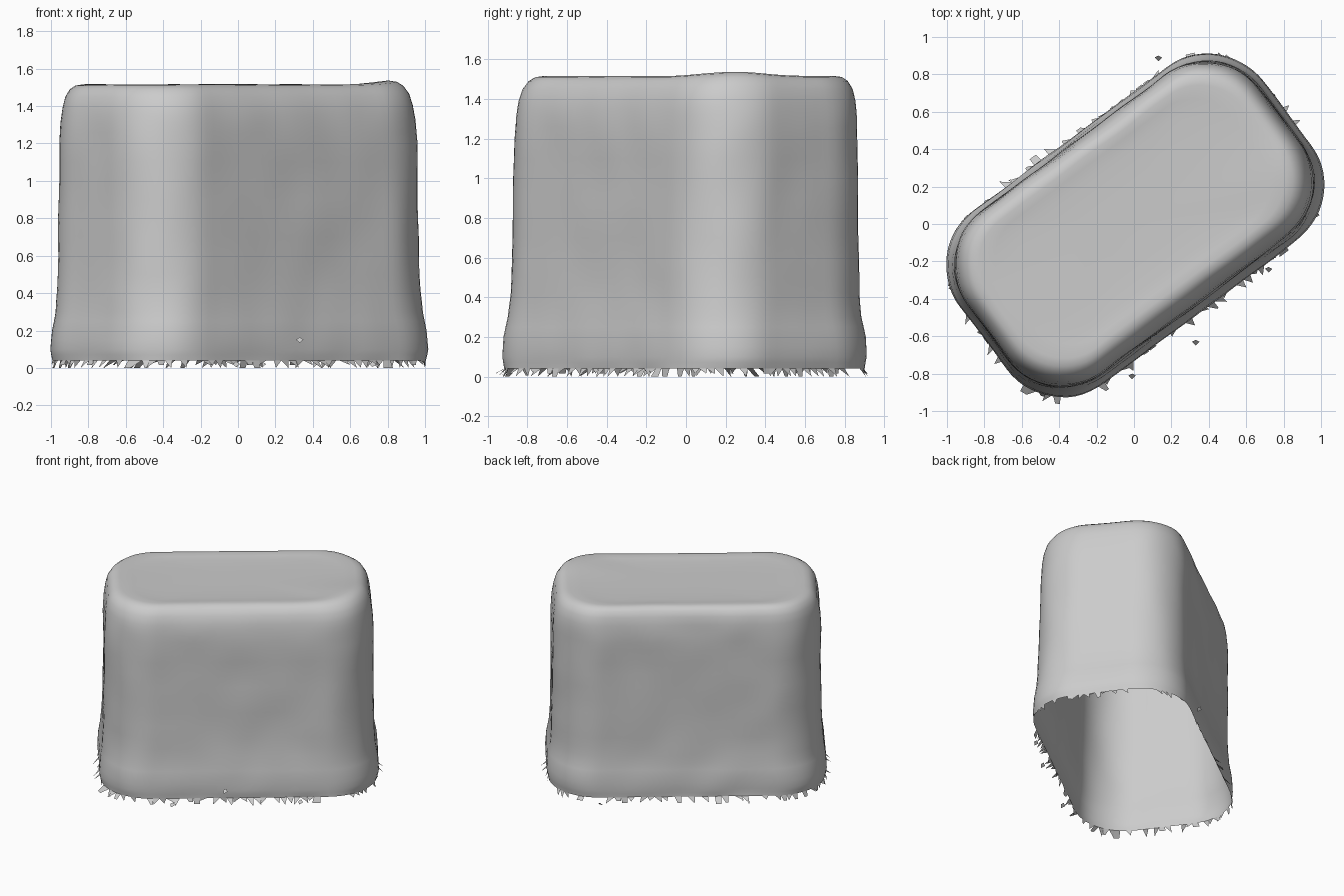
import bpy, bmesh, math, random
from mathutils import Vector, noise

if "Cube" in bpy.data.objects:
    bpy.data.objects.remove(bpy.data.objects["Cube"])

random.seed(4)
ANGLE = math.radians(36.5)
U = Vector((math.cos(ANGLE), math.sin(ANGLE), 0))
V = Vector((-math.sin(ANGLE), math.cos(ANGLE), 0))

grey = bpy.data.materials.new("plain grey")
grey.diffuse_color = (0.6, 0.6, 0.6, 1)
grey.use_nodes = True
grey.node_tree.nodes["Principled BSDF"].inputs["Base Color"].default_value = grey.diffuse_color


def outline(a, b, r, arc=14, long_n=26, short_n=10):
    """Rounded rectangle as (u, v) points, half sizes a and b, corner radius r."""
    pts = []
    for k, (sx, sy) in enumerate([(1, 1), (-1, 1), (-1, -1), (1, -1)]):
        cx, cy = sx * (a - r), sy * (b - r)
        for i in range(arc + 1):
            t = math.pi / 2 * (k + i / arc)
            pts.append((cx + r * math.cos(t), cy + r * math.sin(t)))
        n = long_n if k % 2 == 0 else short_n
        t = math.pi / 2 * (k + 1)
        nx, ny = [(-1, 1), (-1, -1), (1, -1), (1, 1)][k]
        end = (nx * (a - r) + r * math.cos(t), ny * (b - r) + r * math.sin(t))
        x0, y0 = pts[-1]
        for i in range(1, n):
            f = i / n
            pts.append((x0 + (end[0] - x0) * f, y0 + (end[1] - y0) * f))
    return pts


def place(u, v, z):
    p = U * u + V * v
    p.z = z
    return p


def bumpy(p, amount=0.007):
    """Gentle hand-worn unevenness."""
    return p + noise.noise_vector(p * 4.0) * amount


def new_object(name, bm):
    mesh = bpy.data.meshes.new(name)
    bm.to_mesh(mesh)
    bm.free()
    mesh.materials.append(grey)
    ob = bpy.data.objects.new(name, mesh)
    bpy.context.collection.objects.link(ob)
    return ob


# Side profile: height, half length, half width, corner radius, sideways shift
PROFILE = [(0.04, 1.00, 0.575, 0.37, -0.010), (0.10, 1.01, 0.58, 0.37, -0.010),
           (0.20, 1.005, 0.575, 0.37, -0.010), (0.30, 0.99, 0.56, 0.37, -0.010),
           (0.42, 0.98, 0.55, 0.365, -0.008), (0.60, 0.975, 0.545, 0.36, -0.005),
           (0.80, 0.972, 0.543, 0.36, -0.003), (1.00, 0.97, 0.54, 0.36, 0.0),
           (1.20, 0.97, 0.54, 0.36, 0.0), (1.31, 0.965, 0.535, 0.36, 0.003),
           (1.39, 0.955, 0.525, 0.355, 0.006), (1.45, 0.94, 0.51, 0.345, 0.010),
           (1.49, 0.915, 0.487, 0.33, 0.014), (1.51, 0.885, 0.46, 0.31, 0.016),
           (1.516, 0.845, 0.425, 0.29, 0.017)]


def ring_at(z):
    """Interpolate the profile at a height."""
    for p, q in zip(PROFILE, PROFILE[1:]):
        if z <= q[0]:
            f = (z - p[0]) / (q[0] - p[0])
            return [x + (y - x) * f for x, y in zip(p, q)]
    return PROFILE[-1]


def corner_lift(u, v, z):
    """One top corner stands slightly proud."""
    if z < 1.3:
        return 0
    return 0.02 * math.exp(-((u - 0.8) ** 2 + (v + 0.3) ** 2) / 0.05)


# Body shell: open underneath, softly rounded at the top
heights = sorted(set([p[0] for p in PROFILE] + [0.07, 0.15, 0.25, 0.36, 0.5, 0.7, 0.9, 1.1, 1.26, 1.35]))
bm = bmesh.new()
rings = []
for z in heights:
    _, a, b, r, s = ring_at(z)
    ring = []
    for u, v in outline(a, b, r):
        p = place(u, v + s, z + corner_lift(u, v, z))
        if z > 0.04:
            q = bumpy(p)
            p = Vector((q.x, q.y, p.z + (q.z - p.z) * 0.3))
        ring.append(bm.verts.new(p))
    rings.append(ring)

# Slightly dished top, as shrinking rings that close on a centre point
_, a, b, r, s = PROFILE[-1]
for k in (0.9, 0.75, 0.5, 0.25):
    ring = []
    for u, v in outline(a * k, b * k, r * k):
        z = 1.502 + 0.012 * k ** 4 + corner_lift(u, v, 1.5)
        ring.append(bm.verts.new(place(u, v + s, z)))
    rings.append(ring)
count = len(rings[0])
for lo, hi in zip(rings, rings[1:]):
    for i in range(count):
        j = (i + 1) % count
        bm.faces.new((lo[i], lo[j], hi[j], hi[i]))
centre = bm.verts.new(place(0, s, 1.502))
for i in range(count):
    bm.faces.new((rings[-1][i], rings[-1][(i + 1) % count], centre))
for f in bm.faces:
    f.smooth = True
new_object("body_shell", bm)

# Ragged fringe: uneven teeth hanging from the bottom edge to the floor
bm = bmesh.new()
_, a, b, r, s = PROFILE[0]
edge = [place(u, v + s, 0.04) for u, v in outline(a, b, r)]
for i in range(count):
    if random.random() < 0.4:
        continue
    p, q = edge[i], edge[(i + 1) % count]
    out = Vector((q.y - p.y, p.x - q.x, 0)).normalized()
    reach = random.choice((0.0, 0.01, 0.02, 0.045))
    tip = p.lerp(q, random.uniform(-0.3, 1.3)) + out * reach
    tip.z = random.choice((0, 0, 0.015))
    tip.x = max(-1, min(1, tip.x))
    vs = [bm.verts.new(x) for x in (p, tip, q)]
    if random.random() < 0.45:
        tip2 = q + out * reach
        tip2.z = tip.z
        tip2.x = max(-1, min(1, tip2.x))
        vs.insert(2, bm.verts.new(tip2))
    bm.faces.new(vs)
new_object("ragged_fringe", bm)

# Small loose scraps beside the base
bm = bmesh.new()
for x, y, z in [(0.13, 0.89, 0.02), (0.72, -0.24, 0.02), (-0.01, -0.81, 0.02), (0.33, -0.63, 0.15)]:
    pts = [(x - 0.02, y, z), (x, y - 0.02, z - 0.015), (x + 0.02, y, z), (x, y + 0.01, z + 0.015)]
    bm.faces.new([bm.verts.new(p) for p in pts])
new_object("loose_scraps", bm)
